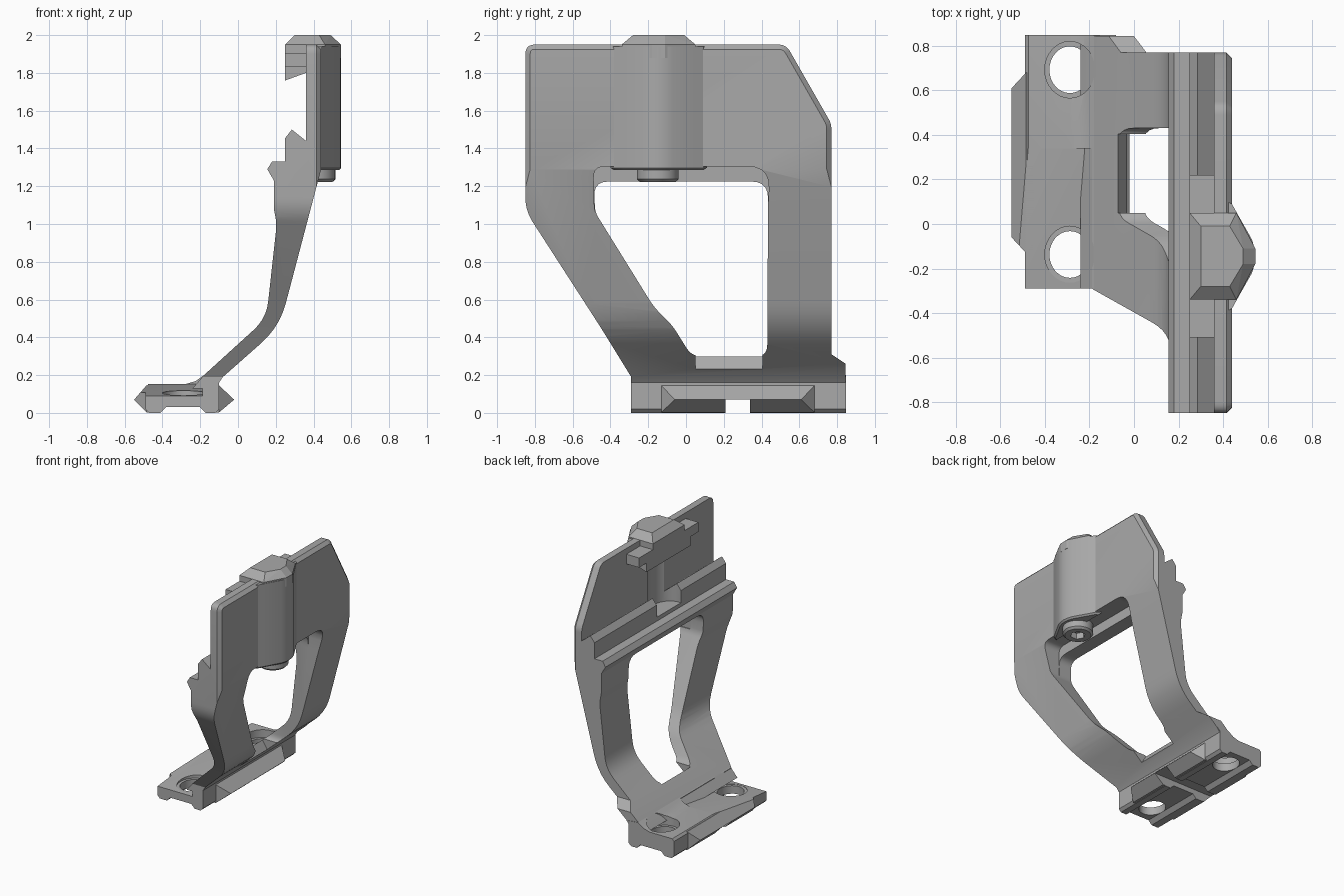
import bpy, bmesh, math
from mathutils import Vector

cube = bpy.data.objects.get("Cube")
if cube:
    bpy.data.objects.remove(cube, do_unlink=True)

grey = bpy.data.materials.new("satin grey")
grey.use_nodes = True
grey.diffuse_color = (0.4, 0.4, 0.4, 1)
grey.node_tree.nodes["Principled BSDF"].inputs["Base Color"].default_value = (0.4, 0.4, 0.4, 1)


def make(name, bm):
    bmesh.ops.recalc_face_normals(bm, faces=bm.faces)
    mesh = bpy.data.meshes.new(name)
    bm.to_mesh(mesh)
    bm.free()
    mesh.materials.append(grey)
    ob = bpy.data.objects.new(name, mesh)
    bpy.context.collection.objects.link(ob)
    return ob


def prism(name, pts, axis, lo, hi, chamfer=0):
    """Extrude a 2D outline along an axis; optionally chamfer the far cap."""
    place = {"x": lambda a, b, t: (t, a, b),
             "y": lambda a, b, t: (a, t, b),
             "z": lambda a, b, t: (a, b, t)}[axis]
    bm = bmesh.new()
    face = bm.faces.new([bm.verts.new(place(a, b, lo)) for a, b in pts])
    ext = bmesh.ops.extrude_face_region(bm, geom=[face], use_keep_orig=True)["geom"]
    top = [v for v in ext if isinstance(v, bmesh.types.BMVert)]
    bmesh.ops.translate(bm, verts=top, vec=place(0, 0, hi - lo))
    bmesh.ops.recalc_face_normals(bm, faces=bm.faces)
    if chamfer:
        rim = [e for e in bm.edges if all(v in top for v in e.verts)]
        bmesh.ops.bevel(bm, geom=rim, offset=chamfer, segments=1,
                        profile=0.5, affect="EDGES")
    return make(name, bm)


def hull(name, points):
    bm = bmesh.new()
    for p in points:
        bm.verts.new(p)
    bmesh.ops.convex_hull(bm, input=bm.verts)
    return make(name, bm)


def rounded(corners, steps=5):
    """Outline from (a, b, radius) corners, each rounded by a short curve."""
    out = []
    for i, (a, b, r) in enumerate(corners):
        p = Vector((a, b))
        if not r:
            out.append((a, b))
            continue
        prev = Vector(corners[i - 1][:2])
        nxt = Vector(corners[(i + 1) % len(corners)][:2])
        s = p + (prev - p).normalized() * r
        e = p + (nxt - p).normalized() * r
        for k in range(steps + 1):
            t = k / steps
            out.append(tuple(s * (1 - t) ** 2 + p * 2 * t * (1 - t) + e * t * t))
    return out


def oval(cx, cy, rx, ry, n=32):
    return [(cx + rx * math.cos(2 * math.pi * k / n),
             cy + ry * math.sin(2 * math.pi * k / n)) for k in range(n)]


def boolean(ob, tool, op="DIFFERENCE"):
    tool.hide_render = True
    mod = ob.modifiers.new("cut", "BOOLEAN")
    mod.operation = op
    mod.solver = "EXACT"
    mod.object = tool
    bpy.context.view_layer.objects.active = ob
    bpy.ops.object.modifier_apply(modifier=mod.name)


def smooth(ob):
    bpy.ops.object.select_all(action="DESELECT")
    ob.select_set(True)
    bpy.context.view_layer.objects.active = ob
    bpy.ops.object.shade_smooth_by_angle(angle=math.radians(25))


cutters = []


def cutter(*args):
    ob = prism(*args)
    cutters.append(ob)
    return ob


# Arm and plate: bent section extruded along y, trimmed to the side outline
section = rounded([
    (0.36, 2.1, 0), (0.36, 1.44, 0), (0.285, 1.5, 0), (0.25, 1.455, 0),
    (0.25, 1.33, 0), (0.18, 1.33, 0), (0.155, 1.29, 0), (0.19, 1.23, 0),
    (0.19, 1.08, 0), (0.205, 1.0, 0.04), (0.15, 0.5, 0.09), (-0.18, 0.2, 0),
    (-0.24, 0.13, 0), (-0.12, 0.13, 0), (-0.08, 0.19, 0),
    (0.22, 0.455, 0.13), (0.44, 1.29, 0), (0.6, 1.29, 0), (0.6, 2.1, 0)])
arm = prism("arm_and_plate", section, "y", -1, 1)
outline = rounded([
    (-0.85, 1.95, 0.05), (-0.85, 1.07, 0.07), (-0.45, 0.45, 0.05), (-0.29, 0.19, 0),
    (-0.29, 0.1, 0), (0.845, 0.1, 0), (0.845, 0.26, 0), (0.77, 0.31, 0),
    (0.77, 1.53, 0.03), (0.53, 1.95, 0.04)])
trim = prism("side_trim", outline, "x", -0.7, 0.44, 0.025)
cutters.append(trim)
boolean(arm, trim, "INTERSECT")

# Window through the arm, its outer recess and its sloping sill
window = rounded([
    (-0.49, 1.225, 0.08), (-0.48, 1.06, 0.03), (-0.17, 0.56, 0.05),
    (-0.07, 0.46, 0.04), (0.03, 0.30, 0.05), (0.43, 0.30, 0.06), (0.435, 1.225, 0.09)])
boolean(arm, cutter("window_cut", window, "x", -0.5, 0.8))
recess = rounded([(-0.49, 1.305, 0.06), (-0.485, 1.07, 0), (0.433, 1.07, 0),
                  (0.445, 1.305, 0.12)])
boolean(arm, cutter("recess_cut", recess, "x", 0.3, 0.8))
sill = [(-0.075, 0.302), (-0.01, 0.2), (0.2, 0.2), (0.2, 0.42), (-0.075, 0.42)]
boolean(arm, cutter("sill_cut", sill, "y", 0.05, 0.405))

# Rounded relief in the lower jaw lip
boolean(arm, cutter("lip_relief", oval(0.27, -0.145, 0.12, 0.15), "z", 1.36, 1.7))
smooth(arm)

# Bulge that houses the clamp screw
bulge = prism("screw_housing", [
    (0.40, 0.11), (0.44, 0.09), (0.465, 0.045), (0.53, -0.07), (0.542, -0.11),
    (0.546, -0.145), (0.542, -0.18), (0.53, -0.22), (0.465, -0.335),
    (0.44, -0.38), (0.40, -0.4)], "z", 1.94, 1.285, 0.012)
smooth(bulge)

# Faceted clamp cap
low = [(0.25, -0.34), (0.25, 0.05), (0.46, 0.05), (0.545, -0.11),
       (0.545, -0.18), (0.46, -0.34)]
high = [(0.30, -0.28), (0.30, -0.01), (0.43, -0.01), (0.49, -0.11),
        (0.49, -0.18), (0.43, -0.28)]
hull("clamp_cap", [(x, y, z) for z in (1.88, 1.95) for x, y in low]
     + [(x, y, 2.0) for x, y in high])

# Upper clamp jaw with its longer ledge
prism("clamp_jaw", [(0.40, 1.86), (0.25, 1.86), (0.25, 1.76), (0.36, 1.80), (0.40, 1.81)],
      "y", -0.42, 0.13)
prism("clamp_ledge", [(0.40, 1.905), (0.25, 1.905), (0.25, 1.83), (0.40, 1.83)],
      "y", -0.51, 0.22)

# Clamp screw with a hex socket
screw = prism("clamp_screw", oval(0.405, -0.15, 0.11, 0.11), "z", 1.34, 1.222, 0.015)
boolean(screw, cutter("hex_socket", oval(0.405, -0.15, 0.055, 0.055, 6), "z", 1.15, 1.27))
smooth(screw)

# Base block
base = prism("base_block", [
    (-0.49, 0.02), (-0.49, 0.135), (-0.475, 0.152), (-0.28, 0.152), (-0.225, 0.168),
    (-0.18, 0.2), (-0.08, 0.19), (-0.10, 0.17), (-0.10, 0.02), (-0.12, 0),
    (-0.17, 0), (-0.20, 0.03), (-0.38, 0.03), (-0.41, 0), (-0.47, 0)],
    "y", -0.29, 0.848)

# Tapered flanges along both sides of the base
def flange(name, root, tip):
    inner = root + (root - tip) * 0.5
    pts = [(x, y, z) for x in (root, inner) for y in (-0.13, 0.68) for z in (0.003, 0.145)]
    return hull(name, pts + [(tip, y, 0.07) for y in (-0.06, 0.61)])


left_flange = flange("inner_flange", -0.485, -0.55)
right_flange = flange("outer_flange", -0.1, -0.02)

# Sloping front pad, cross slot and counterbored bolt holes
pad = cutter("pad_cut", [(0.34, 0.152), (-0.4, 0.08), (-0.4, 0.3), (0.34, 0.3)],
             "x", -0.7, -0.188)
slot = cutter("slot_cut", [(0.21, -0.1), (0.34, -0.1), (0.34, 0.07), (0.21, 0.07)],
              "x", -0.7, 0.1)
for part in (base, left_flange):
    boolean(part, pad)
for part in (base, left_flange, right_flange):
    boolean(part, slot)
for y in (0.693, -0.137):
    boolean(base, cutter("counterbore", oval(-0.288, y, 0.113, 0.127), "z", 0.092, 0.4))
    boolean(base, cutter("bolt_hole", oval(-0.288, y, 0.092, 0.105), "z", -0.1, 0.4))
smooth(base)

# Remove the cutters once they are applied
for ob in cutters:
    bpy.data.objects.remove(ob, do_unlink=True)
